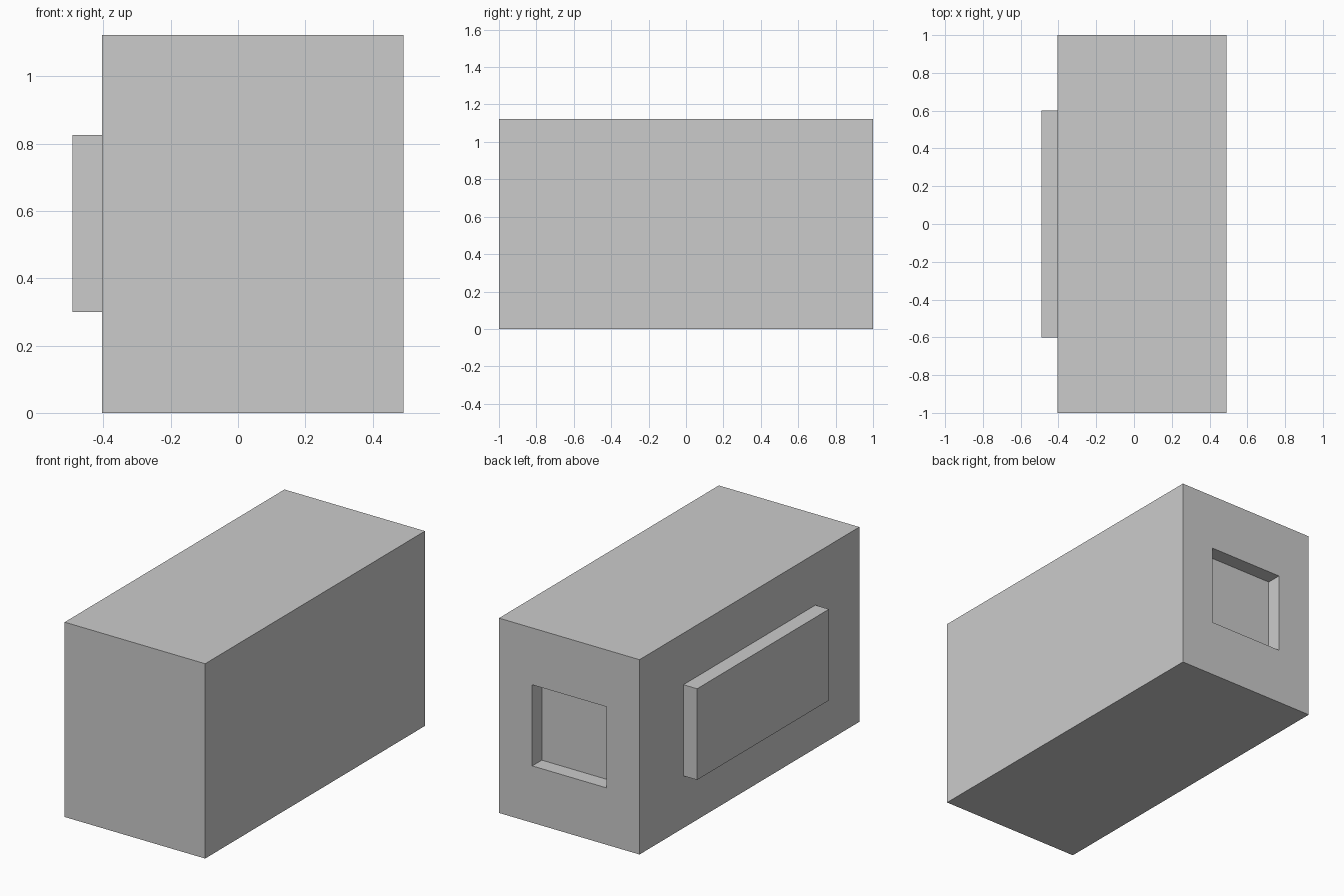
import bpy, bmesh
from mathutils import Vector

if "Cube" in bpy.data.objects:
    bpy.data.objects.remove(bpy.data.objects["Cube"])


def add_box(bm, lo, hi):
    """Add an axis-aligned box spanning two corners."""
    lo, hi = Vector(lo), Vector(hi)
    verts = bmesh.ops.create_cube(bm, size=1)["verts"]
    for v in verts:
        v.co = (lo + hi) / 2 + v.co * (hi - lo)


def finish(bm, name):
    mesh = bpy.data.meshes.new(name)
    bm.normal_update()
    bm.to_mesh(mesh)
    bm.free()
    obj = bpy.data.objects.new(name, mesh)
    bpy.context.collection.objects.link(obj)
    return obj


def extrude(bm, face):
    return bmesh.ops.extrude_discrete_faces(bm, faces=[face])["faces"][0]


X_LEFT, X_RIGHT, HEIGHT = -0.404, 0.491, 1.122
DEPTH = 0.087

# Main body with a rectangular recess in the back face
bm = bmesh.new()
add_box(bm, (X_LEFT, -1, 0), (X_RIGHT, 1, HEIGHT))
back = max(bm.faces, key=lambda f: f.calc_center_median().y)
centre = back.calc_center_median()
scale = Vector((0.472 / (X_RIGHT - X_LEFT), 1, 0.467 / HEIGHT))
opening = extrude(bm, back)
for v in opening.verts:
    v.co = centre + (v.co - centre) * scale
floor = extrude(bm, opening)
for v in floor.verts:
    v.co.y -= DEPTH
finish(bm, "main_body")

# Raised panel on the left side
bm = bmesh.new()
add_box(bm, (-0.491, -0.6, 0.30), (X_LEFT, 0.6, 0.825))
finish(bm, "side_panel")
